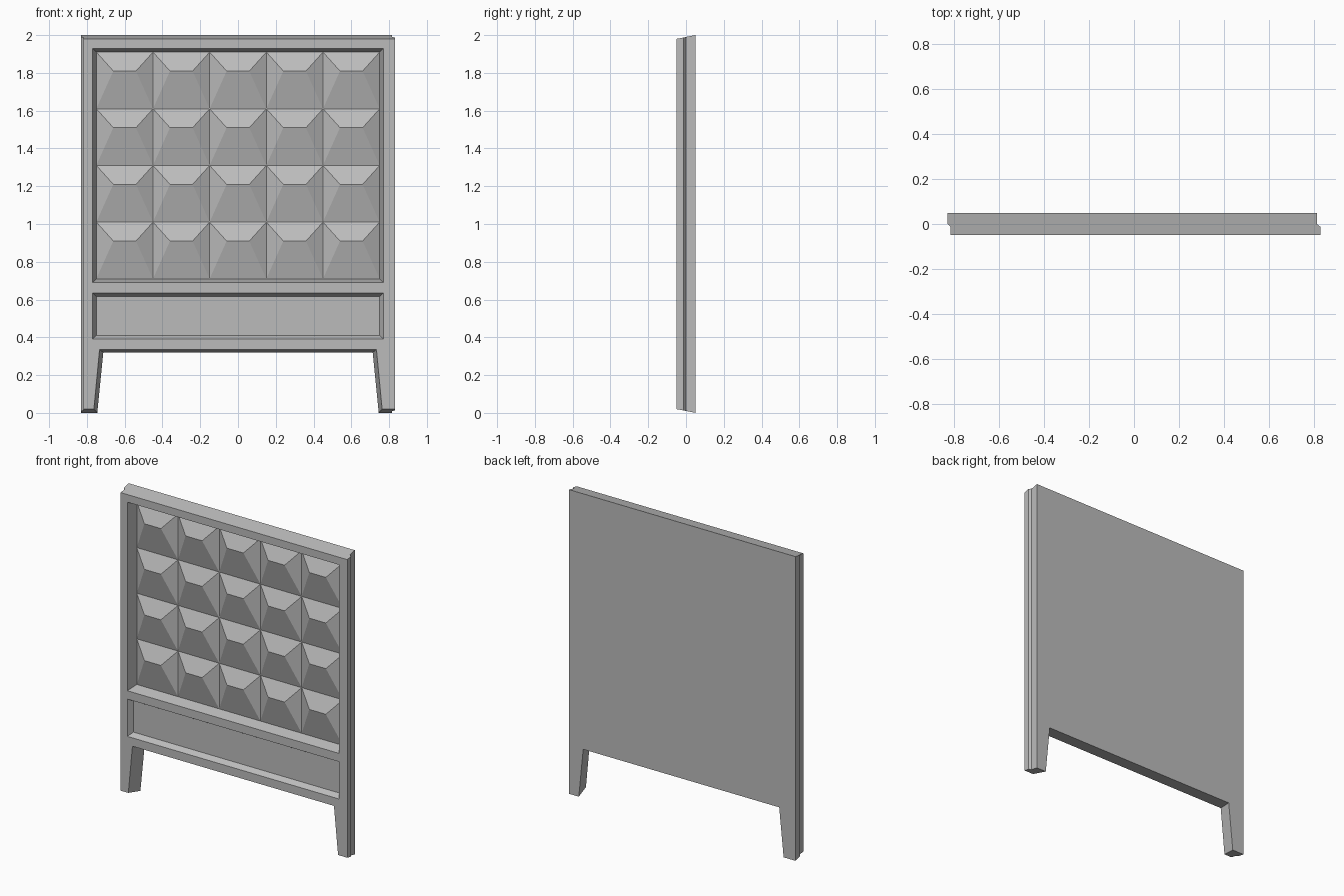
import bpy
import bmesh

if "Cube" in bpy.data.objects:
    bpy.data.objects.remove(bpy.data.objects["Cube"], do_unlink=True)

concrete = bpy.data.materials.new("concrete grey")
concrete.use_nodes = True
grey = (0.5, 0.5, 0.5, 1.0)
concrete.diffuse_color = grey
concrete.node_tree.nodes["Principled BSDF"].inputs["Base Color"].default_value = grey


def finish(bm, name):
    bmesh.ops.remove_doubles(bm, verts=bm.verts, dist=0.0001)
    bmesh.ops.recalc_face_normals(bm, faces=bm.faces)
    mesh = bpy.data.meshes.new(name)
    bm.to_mesh(mesh)
    bm.free()
    mesh.materials.append(concrete)
    obj = bpy.data.objects.new(name, mesh)
    bpy.context.collection.objects.link(obj)
    return obj


def loft(name, loops):
    """Join equal-length loops into a closed solid."""
    bm = bmesh.new()
    rings = [[bm.verts.new(p) for p in loop] for loop in loops]
    n = len(rings[0])
    for a, b in zip(rings, rings[1:]):
        for i in range(n):
            j = (i + 1) % n
            bm.faces.new((a[i], a[j], b[j], b[i]))
    bm.faces.new(rings[0])
    bm.faces.new(rings[-1])
    return finish(bm, name)


def outline(y, left, right):
    """Slab outline with two tapered feet, drafted towards the front."""
    t = (BACK - y) / (BACK - FRONT)
    z = 0.02 * t
    foot, knee, arch = 0.745 + 0.018 * t, 0.713 + 0.02 * t, 0.32 + 0.015 * t
    pts = [(left, z), (left, 2 - z), (right, 2 - z), (right, z),
           (foot, z), (knee, arch), (-knee, arch), (-foot, z)]
    return [(x, y, h) for x, h in pts]


def rectangle(y, half, low, high):
    return [(-half, y, low), (half, y, low), (half, y, high), (-half, y, high)]


FRONT, BACK = -0.05, 0.05
FLOOR = 0.02

# Slab with a stepped joint along both side edges
slab = loft("fence_slab", [
    outline(BACK, -0.83, 0.815),
    outline(0.0, -0.83, 0.815),
    outline(-0.012, -0.818, 0.83),
    outline(FRONT, -0.818, 0.83),
])


def recess(low, high, depth):
    """Cut a rectangular recess with sloping sides into the front."""
    lip = 0.02
    over = 0.02                       # overshoot in front of the slab
    grow = lip * over / depth
    cutter = loft("recess_cutter", [
        rectangle(FRONT + depth, 0.75, low, high),
        rectangle(FRONT - over, 0.75 + lip + grow, low - lip - grow, high + lip + grow),
    ])
    cutter.hide_render = True
    mod = slab.modifiers.new("recess", "BOOLEAN")
    mod.operation = "DIFFERENCE"
    mod.solver = "EXACT"
    mod.object = cutter
    bpy.context.view_layer.objects.active = slab
    bpy.ops.object.modifier_apply(modifier=mod.name)
    bpy.data.objects.remove(cutter, do_unlink=True)


recess(0.71, 1.91, FLOOR - FRONT)
recess(0.41, 0.615, 0.035)

# Grid of hipped relief tiles filling the upper recess
SIZE = 0.3
bm = bmesh.new()
for col in range(5):
    for row in range(4):
        x, z = -0.75 + col * SIZE, 0.71 + row * SIZE
        a, b, c, d = [bm.verts.new((x + u * SIZE, FLOOR - 0.0005, z + v * SIZE))
                      for u, v in ((0, 0), (1, 0), (1, 1), (0, 1))]
        ridge_l, ridge_r = [bm.verts.new((x + u, FLOOR - 0.05, z + 0.2)) for u in (0.09, 0.21)]
        bm.faces.new((a, b, ridge_r, ridge_l))
        bm.faces.new((b, c, ridge_r))
        bm.faces.new((c, d, ridge_l, ridge_r))
        bm.faces.new((d, a, ridge_l))
tiles = finish(bm, "relief_tiles")
# Keep the open relief facing the front
if tiles.data.polygons[0].normal.y > 0:
    tiles.data.flip_normals()
